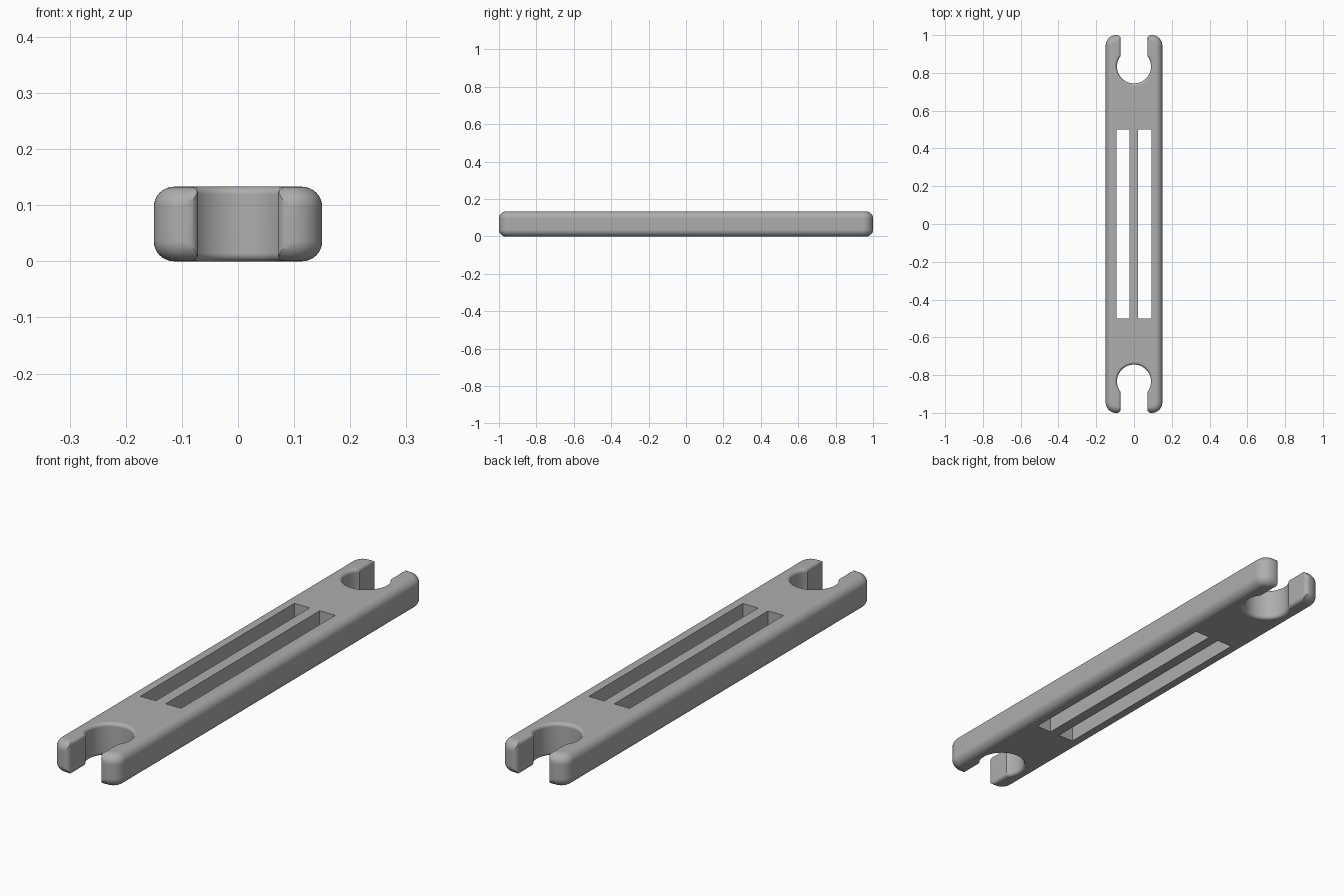
import bpy, bmesh
from math import sin, cos, pi, asin, sqrt
from mathutils import Matrix

cube = bpy.data.objects.get("Cube")
if cube:
    bpy.data.objects.remove(cube, do_unlink=True)

HALF_W, HEIGHT = 0.15, 0.133
HOLE_R, GAP, HOLE_Y = 0.09, 0.071, 0.834
LIP = 0.014          # small rounding around the notch

grey = bpy.data.materials.new("grey plastic")
grey.use_nodes = True
colour = (0.42, 0.42, 0.42, 1)
grey.diffuse_color = colour
grey.node_tree.nodes["Principled BSDF"].inputs["Base Color"].default_value = colour


def add_box(bm, x, y, z, sx, sy, sz):
    m = Matrix.Translation((x, y, z)) @ Matrix.Diagonal((sx, sy, sz, 1))
    return bmesh.ops.create_cube(bm, size=1, matrix=m)


def make_object(name, bm):
    bmesh.ops.recalc_face_normals(bm, faces=bm.faces[:])
    mesh = bpy.data.meshes.new(name)
    bm.to_mesh(mesh)
    bm.free()
    mesh.materials.append(grey)
    obj = bpy.data.objects.new(name, mesh)
    bpy.context.collection.objects.link(obj)
    return obj


def notch_outline(d):
    """Keyhole open towards +y, grown outwards by d, with a flared mouth."""
    r, g = HOLE_R + d, GAP + d
    end = pi - asin(g / r)
    half = [(r * sin(end * i / 28), HOLE_Y - r * cos(end * i / 28)) for i in range(29)]
    flare = 0.018
    for i in range(7):
        a = pi / 2 * i / 6
        half.append((g + flare * (1 - cos(a)), 1 - flare + flare * sin(a)))
    half.append((g + flare, 1.1))
    return half + [(-x, y) for x, y in reversed(half[1:])]


def add_notch(bm, side):
    # Stack of outlines, widest at the top and bottom surfaces
    low = [(LIP * (1 - sin(pi / 2 * i / 6)), LIP * (1 - cos(pi / 2 * i / 6)))
           for i in range(7)]
    layers = [(-0.03, LIP)] + [(z, d) for d, z in low]
    layers += [(HEIGHT - z, d) for z, d in reversed(layers)]
    rings = [[bm.verts.new((side * x, side * y, z)) for x, y in notch_outline(d)]
             for z, d in layers]
    for a, b in zip(rings, rings[1:]):
        for i in range(len(a)):
            j = (i + 1) % len(a)
            bm.faces.new((a[i], a[j], b[j], b[i]))
    bm.faces.new(rings[0])
    bm.faces.new(rings[-1])


# Rounded bar
bm = bmesh.new()
add_box(bm, 0, 0, HEIGHT / 2, 2 * HALF_W, 2, HEIGHT)
upright = [e for e in bm.edges if abs(e.verts[0].co.z - e.verts[1].co.z) > 0.1]
bmesh.ops.bevel(bm, geom=upright, offset=0.055, segments=10, profile=0.5, affect='EDGES')
rims = [e for e in bm.edges if abs(e.verts[0].co.z - e.verts[1].co.z) < 0.01]
bmesh.ops.bevel(bm, geom=rims, offset=0.036, segments=8, profile=0.5, affect='EDGES')
bar = make_object("shuttle_bar", bm)

# Clip notches at both ends and two long slots
bm = bmesh.new()
for side in (-1, 1):
    add_notch(bm, side)
    add_box(bm, side * 0.0575 - 0.001, 0, HEIGHT / 2, 0.07, 1.0, 0.3)
cutter = make_object("notch_and_slot_cutter", bm)
cutter.hide_render = True

cut = bar.modifiers.new("cutouts", 'BOOLEAN')
cut.operation, cut.solver, cut.object = 'DIFFERENCE', 'EXACT', cutter
bpy.context.view_layer.objects.active = bar
bar.select_set(True)
cutter.select_set(False)
bpy.ops.object.modifier_apply(modifier=cut.name)
bpy.data.objects.remove(cutter, do_unlink=True)

# Smooth rounded edges, crisp slots
bpy.ops.object.shade_smooth_by_angle(angle=0.6)
weighted = bar.modifiers.new("flat_face_normals", 'WEIGHTED_NORMAL')
weighted.keep_sharp = True
